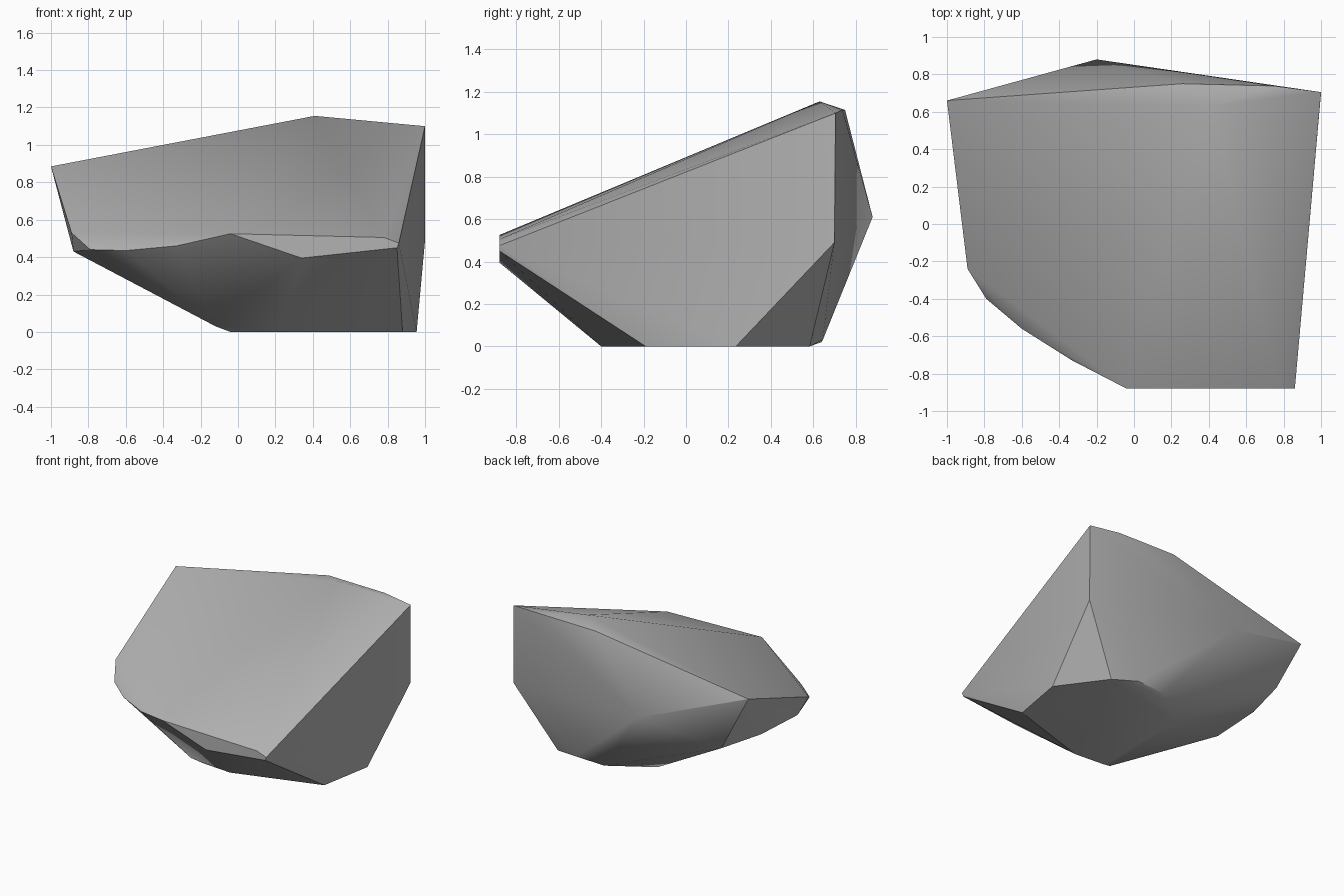
import bpy
import bmesh
import math

# Remove the default object only
default_cube = bpy.data.objects.get("Cube")
if default_cube:
    bpy.data.objects.remove(default_cube, do_unlink=True)


def flat_material(name, colour):
    material = bpy.data.materials.new(name)
    material.use_nodes = True
    material.diffuse_color = colour
    shader = next(n for n in material.node_tree.nodes if n.type == "BSDF_PRINCIPLED")
    shader.inputs["Base Color"].default_value = colour
    shader.inputs["Roughness"].default_value = 0.9
    return material


def hull_object(name, corner_groups, material):
    """Wrap the corner points in a convex stone and shade it with sharp creases."""
    bm = bmesh.new()
    for group in corner_groups:
        for corner in group:
            bm.verts.new(corner)
    result = bmesh.ops.convex_hull(bm, input=bm.verts[:])
    loose = {v for v in result["geom_interior"] + result["geom_unused"]
             if isinstance(v, bmesh.types.BMVert)}
    bmesh.ops.delete(bm, geom=list(loose), context="VERTS")
    bmesh.ops.recalc_face_normals(bm, faces=bm.faces[:])
    mesh = bpy.data.meshes.new(name)
    bm.to_mesh(mesh)
    bm.free()
    mesh.materials.append(material)
    stone = bpy.data.objects.new(name, mesh)
    bpy.context.collection.objects.link(stone)
    bpy.ops.object.select_all(action="DESELECT")
    stone.select_set(True)
    bpy.context.view_layer.objects.active = stone
    bpy.ops.object.shade_smooth_by_angle(angle=math.radians(30))
    return stone


# High ridge along the back of the sloping top
ridge = [(-1, .66, .885), (.41, .63, 1.155), (.26, .75, 1.115),
         (.75, .738, 1.115), (1, .705, 1.1)]

# Bulging back and the steep side corner
back = [(-.2, .88, .61), (1, .70, .49), (-.77, .66, .44)]

# Small upright facet at the front
front_facet = [(-.04, -.88, .525), (.78, -.88, .505), (.86, -.88, .475),
               (.85, -.88, .45), (.34, -.88, .395)]

# Curved lower lip running round to the side
side_lip = [(-.33, -.73, .46), (-.6, -.56, .435), (-.79, -.4, .44),
            (-.89, -.24, .53), (-.88, -.12, .43), (-.86, .3, .435)]

# Footprint on the ground
base = [(.955, .235, 0), (.88, -.19, 0), (.21, -.4, 0), (-.04, -.38, 0),
        (-.12, -.41, .03), (-.04, .41, 0), (.26, .64, .02),
        (.5, .645, .03), (.7, .583, 0)]

stone_grey = flat_material("stone grey", (.45, .45, .45, 1))
hull_object("rock", [ridge, back, front_facet, side_lip, base], stone_grey)
